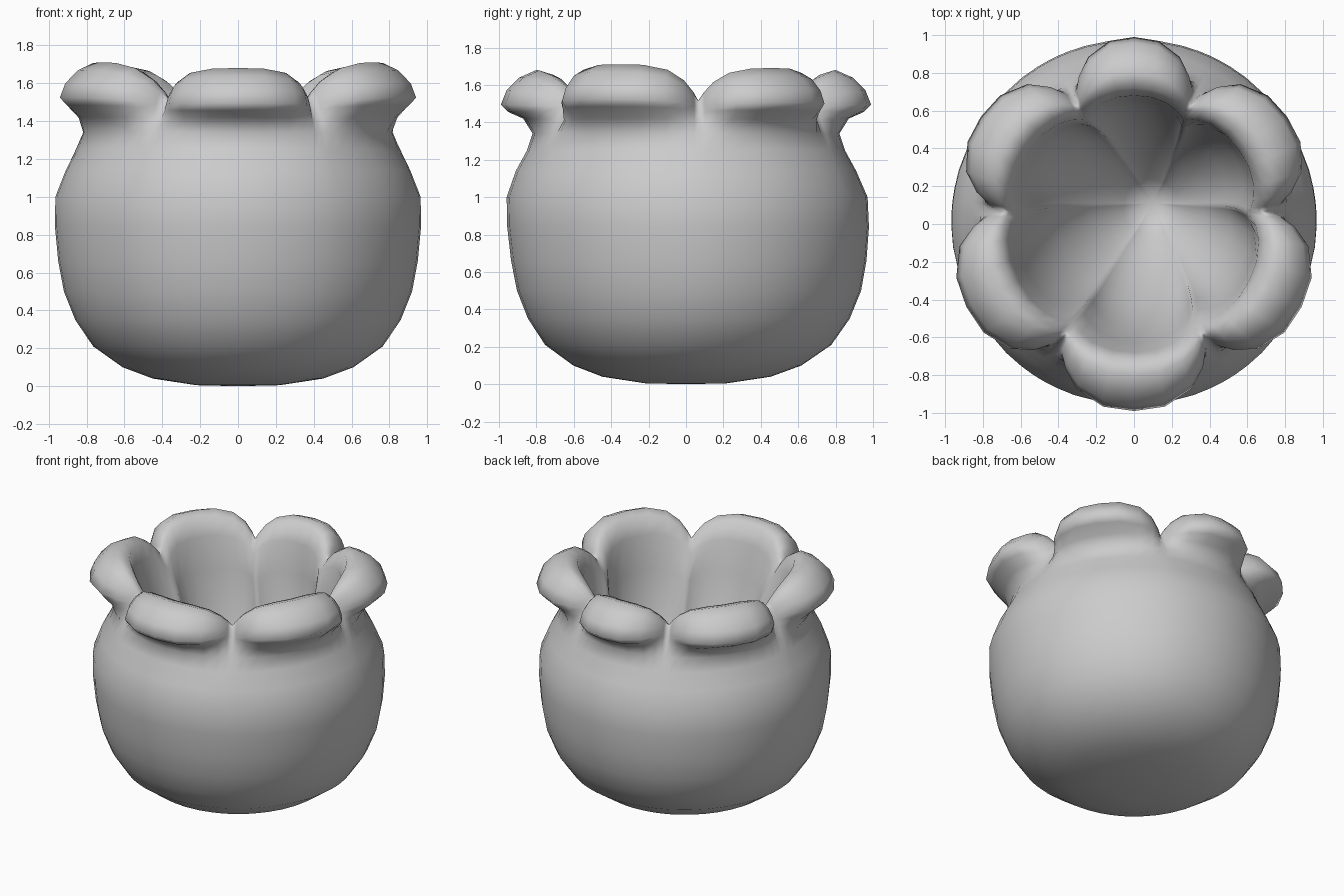
import bpy, bmesh, math

if "Cube" in bpy.data.objects:
    bpy.data.objects.remove(bpy.data.objects["Cube"])

# Lower body profile shared by every angle (radius, height)
body = [(0.22, 0.005), (0.45, 0.04), (0.61, 0.10), (0.765, 0.21), (0.86, 0.35),
        (0.92, 0.50), (0.95, 0.66), (0.967, 0.84), (0.965, 1.00), (0.91, 1.14)]
# Rim and cavity profile through the middle of a lobe
lobe = [(0.85, 1.25), (0.82, 1.34), (0.87, 1.42), (0.95, 1.465), (0.99, 1.505),
        (0.96, 1.58), (0.89, 1.65), (0.80, 1.69), (0.72, 1.665), (0.68, 1.55),
        (0.645, 1.32), (0.59, 1.03), (0.47, 0.75), (0.31, 0.52), (0.15, 0.34)]
# Rim and cavity profile through a notch between lobes
notch = [(0.86, 1.25), (0.815, 1.34), (0.77, 1.41), (0.735, 1.46), (0.715, 1.485),
         (0.70, 1.505), (0.69, 1.515), (0.68, 1.515), (0.665, 1.505), (0.61, 1.43),
         (0.55, 1.26), (0.50, 1.00), (0.43, 0.74), (0.29, 0.51), (0.14, 0.34)]

# Notch angles, then one entry per lobe: edge sharpness and height offset
notches = [5.5, 64.5, 115.5, 174.5, 238, 302, 365.5]
sharp = [3, 2.6, 3, 3, 2.8, 3]
lift = [0.0, -0.01, 0.0, 0.02, -0.01, 0.02]
steps = [-1, -0.93, -0.8, -0.6, -0.3, 0, 0.3, 0.6, 0.8, 0.93]

bm = bmesh.new()
columns = []
for k in range(6):
    for u in steps:
        a = math.radians(notches[k] + (notches[k + 1] - notches[k]) * (u + 1) / 2)
        w = 1 - abs(u) ** sharp[k]
        wz = 1 - abs(u) ** (sharp[k] + 0.8)
        col = []
        for i, (r, z) in enumerate(body):
            # Slightly fuller at the back than at the front
            bump = math.sin(math.pi * i / (len(body) - 1))
            r *= 1 + 0.018 * math.sin(a) * bump
            col.append(bm.verts.new((r * math.cos(a), r * math.sin(a), z)))
        for i, ((r1, z1), (r0, z0)) in enumerate(zip(lobe, notch)):
            r = r0 + (r1 - r0) * w
            z = z0 + (z1 - z0) * (wz if i > 4 else w)
            if 2 < i < 10:
                z += lift[k] * w
            # Cavity floor drifts a little off centre
            d = 0.09 * max(0, (i - 9) / 5)
            col.append(bm.verts.new((r * math.cos(a) + d, r * math.sin(a) + d, z)))
        columns.append(col)

# Skin the columns and close both poles
base = bm.verts.new((0, 0, 0))
floor = bm.verts.new((0.10, 0.11, 0.22))
n = len(columns)
for j in range(n):
    p, q = columns[j], columns[(j + 1) % n]
    for i in range(len(p) - 1):
        bm.faces.new((p[i], q[i], q[i + 1], p[i + 1]))
    bm.faces.new((base, q[0], p[0]))
    bm.faces.new((floor, p[-1], q[-1]))
bmesh.ops.recalc_face_normals(bm, faces=bm.faces)
for f in bm.faces:
    f.smooth = True

mesh = bpy.data.meshes.new("lobed_pot")
bm.to_mesh(mesh)
bm.free()
pot = bpy.data.objects.new("lobed_pot", mesh)
bpy.context.collection.objects.link(pot)
